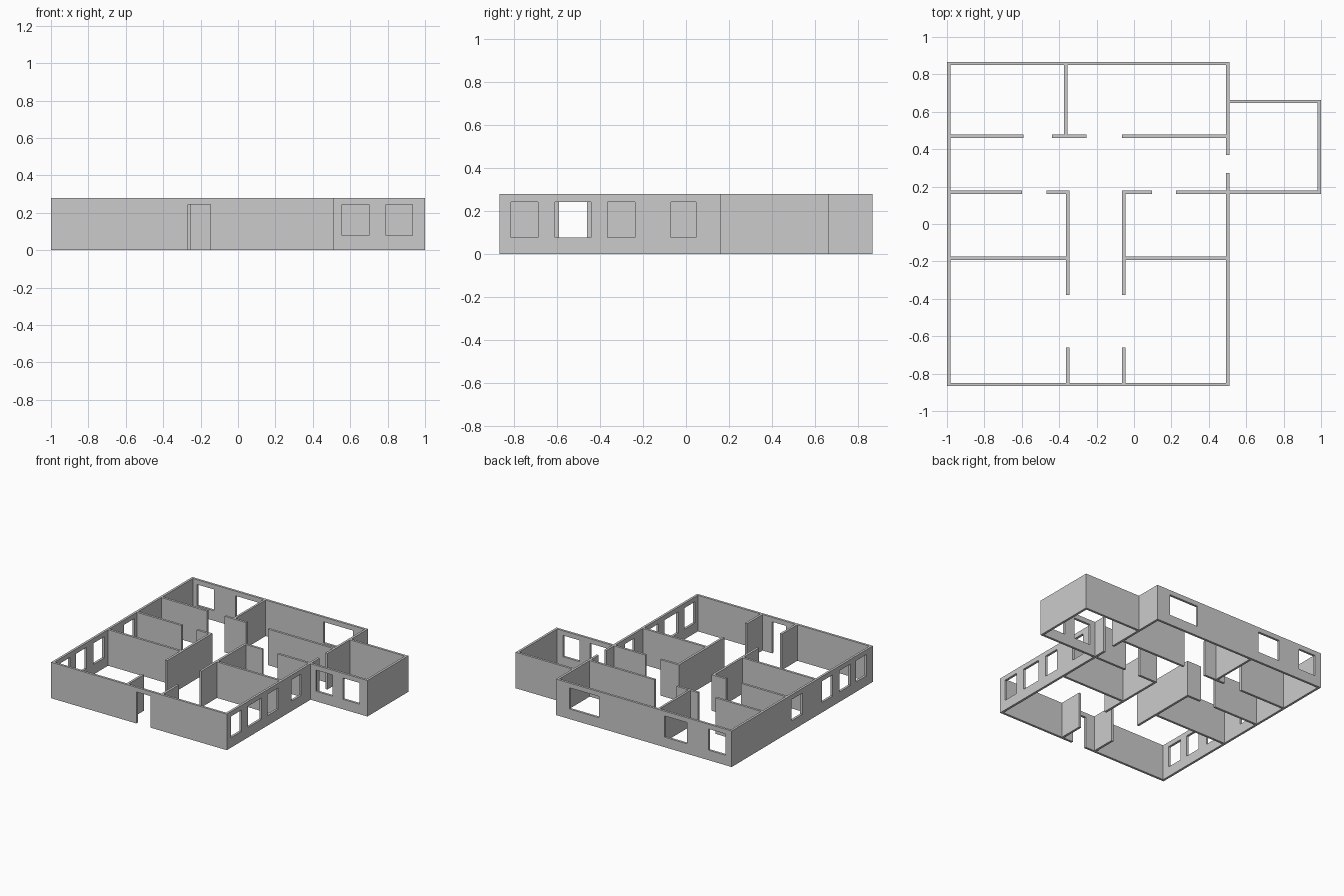
import bpy, bmesh

if "Cube" in bpy.data.objects:
    bpy.data.objects.remove(bpy.data.objects["Cube"])

H = 0.28              # wall height
T = 0.018             # wall thickness
SILL, HEAD = 0.078, 0.243


def make_object(name, bm):
    bmesh.ops.recalc_face_normals(bm, faces=bm.faces)
    mesh = bpy.data.meshes.new(name)
    bm.to_mesh(mesh)
    bm.free()
    ob = bpy.data.objects.new(name, mesh)
    bpy.context.collection.objects.link(ob)
    return ob


def prism(name, outline, z0=0.0, z1=H):
    """Upright prism over a plan outline."""
    bm = bmesh.new()
    face = bm.faces.new([bm.verts.new((x, y, z0)) for x, y in outline])
    top = bmesh.ops.extrude_face_region(bm, geom=[face])["geom"]
    bmesh.ops.translate(bm, vec=(0, 0, z1 - z0),
                        verts=[v for v in top if isinstance(v, bmesh.types.BMVert)])
    return make_object(name, bm)


def box(name, x0, x1, y0, y1, z0=0.0, z1=H):
    return prism(name, [(x0, y0), (x1, y0), (x1, y1), (x0, y1)], z0, z1)


def cut(target, cutters):
    """Subtract the cutter boxes, then remove them."""
    bpy.context.view_layer.objects.active = target
    for c in cutters:
        c.hide_render = True
        mod = target.modifiers.new("opening", 'BOOLEAN')
        mod.operation, mod.solver, mod.object = 'DIFFERENCE', 'EXACT', c
        bpy.ops.object.modifier_apply(modifier=mod.name)
        bpy.data.objects.remove(c)


def cutter_x(x0, x1, y, z0=SILL, z1=HEAD):
    return box("cutter", x0, x1, y - 0.03, y + 0.03, z0, z1)


def cutter_y(y0, y1, x, z0=SILL, z1=HEAD):
    return box("cutter", x - 0.03, x + 0.03, y0, y1, z0, z1)


# Main house shell
L, R, F, B = -1.0, 0.511, -0.867, 0.867
shell = box("outer_walls", L, R, F, B)
openings = [box("cutter", L + T, R - T, F + T, B - T, -0.1, H + 0.1)]
# front door
openings.append(cutter_x(-0.267, -0.147, F + T / 2, -0.1, 0.245))
# back windows
for a, b in [(-0.945, -0.80), (-0.615, -0.424), (0.14, 0.393)]:
    openings.append(cutter_x(a, b, B - T / 2))
# left windows
for a, b in [(-0.79, -0.66), (-0.59, -0.46), (-0.374, -0.24), (0.0, 0.13)]:
    openings.append(cutter_y(a, b, L + T / 2))
# right windows
for a, b in [(-0.814, -0.688), (-0.609, -0.442), (-0.365, -0.237), (-0.07, 0.047)]:
    openings.append(cutter_y(a, b, R - T / 2))
# full-height passage to the side room
openings.append(cutter_y(0.273, 0.369, R - T / 2, -0.1, H + 0.1))
cut(shell, openings)

# Side room: three walls in one U-shaped outline
y0, y1 = 0.161, 0.664
side = prism("side_room_walls", [
    (R, y0), (1.0, y0), (1.0, y1), (R, y1),
    (R, y1 - T), (1.0 - T, y1 - T), (1.0 - T, y0 + T), (R, y0 + T)])
cut(side, [cutter_x(a, b, y0 + T / 2) for a, b in [(0.556, 0.70), (0.79, 0.934)]])

# Partitions along x: (x0, x1, lower y)
li, ri = L + T, R - T
for i, (a, b, y) in enumerate([
        (li, -0.59, 0.461), (-0.438, -0.255, 0.461), (-0.064, ri, 0.461),
        (li, -0.60, 0.161), (-0.468, -0.363, 0.161),
        (-0.046, 0.096, 0.161), (0.225, ri, 0.161),
        (li, -0.363, -0.193), (-0.046, ri, -0.193)]):
    box(f"cross_partition_{i + 1}", a, b, y, y + T)

# Hallway partitions along y, on both sides of the hall
for name, x in (("left", -0.363), ("right", -0.064)):
    box(f"hall_partition_{name}_back", x, x + T, -0.38, 0.161 + T)
    box(f"hall_partition_{name}_front", x, x + T, F + T, -0.66)

# Partition between the two back rooms
box("back_room_partition", -0.373, -0.356, 0.461 + T, B - T)
